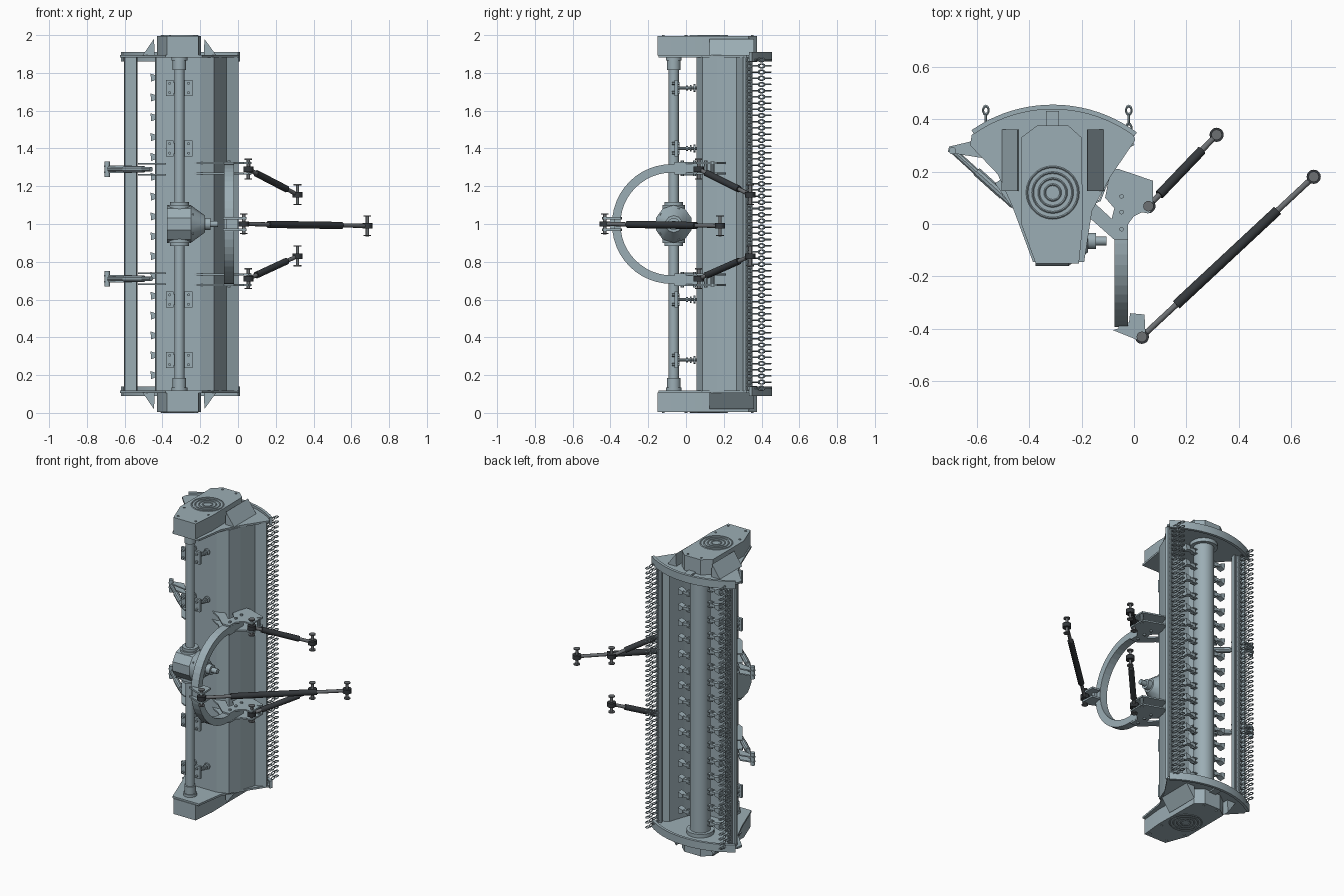
import bpy, bmesh, math
from math import sin, cos, pi, radians
from mathutils import Vector, Matrix

if "Cube" in bpy.data.objects:
    bpy.data.objects.remove(bpy.data.objects["Cube"])

STEEL, DARK, IRON = (0.33, 0.42, 0.46, 1), (0.035, 0.04, 0.045, 1), (0.15, 0.16, 0.17, 1)
NAMES = {STEEL: "blue_grey_steel", DARK: "dark_sleeve", IRON: "iron"}


def finish(name, bm, color=STEEL):
    bmesh.ops.recalc_face_normals(bm, faces=bm.faces)
    me = bpy.data.meshes.new(name)
    bm.to_mesh(me)
    bm.free()
    ob = bpy.data.objects.new(name, me)
    bpy.context.collection.objects.link(ob)
    mat = bpy.data.materials.get(NAMES[color]) or bpy.data.materials.new(NAMES[color])
    mat.diffuse_color = color
    mat.use_nodes = True
    mat.node_tree.nodes["Principled BSDF"].inputs["Base Color"].default_value = mat.diffuse_color
    me.materials.append(mat)
    return ob


def add_prism(bm, pts, h0, h1, axis='z'):
    place = {'z': lambda a, b, h: (a, b, h), 'x': lambda a, b, h: (h, a, b),
             'y': lambda a, b, h: (a, h, b)}[axis]
    f = bm.faces.new([bm.verts.new(place(a, b, h0)) for a, b in pts])
    top = bmesh.ops.extrude_face_region(bm, geom=[f])['geom']
    move = Vector(place(0, 0, h1 - h0))
    bmesh.ops.translate(bm, vec=move, verts=[v for v in top if isinstance(v, bmesh.types.BMVert)])


def add_box(bm, x0, x1, y0, y1, z0, z1):
    add_prism(bm, [(x0, y0), (x1, y0), (x1, y1), (x0, y1)], z0, z1)


def add_cyl(bm, p, q, r, n=16, r2=None):
    p, q = Vector(p), Vector(q)
    m = Matrix.Translation((p + q) / 2) @ (q - p).to_track_quat('Z', 'Y').to_matrix().to_4x4()
    bmesh.ops.create_cone(bm, cap_ends=True, segments=n, radius1=r, radius2=r if r2 is None else r2,
                          depth=(q - p).length, matrix=m)


def add_ring(bm, m, R, r, n=10, k=5, sx=1.0):
    rows = [[bm.verts.new(m @ Vector((sx * (R + r * cos(b)) * cos(a), (R + r * cos(b)) * sin(a), r * sin(b))))
             for b in (2 * pi * j / k for j in range(k))] for a in (2 * pi * i / n for i in range(n))]
    for i in range(n):
        for j in range(k):
            A, B = rows[i], rows[(i + 1) % n]
            bm.faces.new((A[j], B[j], B[(j + 1) % k], A[(j + 1) % k]))


def span(side, a, b):
    """z range measured from the bottom end, or mirrored to the top end"""
    return (a, b) if side == "lower" else (2 - b, 2 - a)


def arc(cx, cy, R, a0, a1, n):
    return [(cx + R * cos(radians(a0 + (a1 - a0) * i / n)), cy + R * sin(radians(a0 + (a1 - a0) * i / n)))
            for i in range(n + 1)]


CX, RY = -0.31, 0.29      # rotor axis
SY = -0.065               # drive tube height

# end plates, skids, belt covers
for side in ("lower", "upper"):
    bm = bmesh.new()
    plate = arc(CX, -0.085, 0.525, 54, 126, 16) + [
        (-0.625, 0.30), (-0.52, 0.19), (-0.465, 0.07), (-0.385, -0.145), (-0.19, -0.145), (-0.16, 0.05),
        (-0.09, 0.18), (0.005, 0.32)]
    add_prism(bm, plate, *span(side, 0.105, 0.118))
    finish(side + "_end_plate", bm)

    bm = bmesh.new()
    add_prism(bm, arc(CX, -0.085, 0.54, 53.5, 125, 20) + arc(CX, -0.085, 0.522, 125, 53.5, 20), *span(side, 0.09, 0.14))
    finish(side + "_skid", bm)

    bm = bmesh.new()
    add_prism(bm, [(-0.37, 0.375), (-0.25, 0.375), (-0.20, 0.33), (-0.195, 0.0), (-0.21, -0.15),
                   (-0.375, -0.15), (-0.43, 0.0), (-0.43, 0.33)], *span(side, 0.004, 0.107))
    add_box(bm, -0.335, -0.285, 0.37, 0.43, *span(side, 0.095, 0.11))
    finish(side + "_belt_cover", bm)

    bm = bmesh.new()
    zr = span(side, 0.004, 0.004)[0]
    for r in (0.03, 0.053, 0.076, 0.098):
        add_ring(bm, Matrix.Translation((CX, 0.12, zr)), r, 0.004, 28, 4)
    for x, y in ((-0.36, 0.35), (-0.26, 0.35), (-0.4, 0.0), (-0.22, 0.0), (-0.36, -0.12), (-0.23, -0.12)):
        add_cyl(bm, (x, y, zr - 0.004), (x, y, zr + 0.004), 0.007, 6)
    finish(side + "_cover_vents", bm)

    # wedge guards either side of the cover
    bm = bmesh.new()
    za, zb = (0.107, 0.02) if side == "lower" else (1.893, 1.98)
    add_prism(bm, [(-0.505, za), (-0.44, za), (-0.445, zb)], 0.125, 0.36, 'y')
    add_prism(bm, [(-0.115, za), (-0.18, za), (-0.178, zb)], 0.125, 0.36, 'y')
    finish(side + "_wedge_guards", bm)

# hood shell open towards +y, with a separate rear flap beyond the discharge gap
sheets = []
for name, prof in (("hood_shell", [(-0.435, 0.20), (-0.43, 0.08), (-0.385, 0.06), (-0.20, 0.06), (-0.13, 0.09),
                                   (-0.10, 0.165), (-0.065, 0.27), (0.0, 0.305)]),
                   ("rear_flap", [(-0.60, 0.335), (-0.595, 0.31), (-0.54, 0.285), (-0.535, 0.32)])):
    bm = bmesh.new()
    lo, hi = ([bm.verts.new((x, y, z)) for x, y in prof] for z in (0.115, 1.885))
    for i in range(len(prof) - 1):
        bm.faces.new((lo[i], lo[i + 1], hi[i + 1], hi[i]))
    ob = finish(name, bm)
    mod = ob.modifiers.new("thickness", 'SOLIDIFY')
    mod.thickness, mod.offset = 0.008, 0
    sheets.append(ob)

# chain rails and hanging chains
CHAINS = ((-0.02, 0.312), (-0.565, 0.312))
bm = bmesh.new()
for x, y in CHAINS:
    add_box(bm, x - 0.018, x + 0.018, y - 0.006, y + 0.006, 0.115, 1.885)
    add_cyl(bm, (x, y + 0.012, 0.115), (x, y + 0.012, 1.885), 0.005, 8)
finish("chain_rails", bm)
bm = bmesh.new()
for x, y in CHAINS:
    for i in range(54):
        z = 0.13 + i * 1.74 / 53
        for k in range(4):
            m = Matrix.Translation((x, y + 0.021 + k * 0.0335, z)) @ Matrix.Rotation(pi / 2, 4, 'Z')
            if k % 2 == 0:
                m = m @ Matrix.Rotation(pi / 2, 4, 'X')
            add_ring(bm, m, 0.0105, 0.004, 10, 4, 1.5)
finish("chains", bm)

# rotor and swinging hammers
bm = bmesh.new()
add_cyl(bm, (CX, RY, 0.115), (CX, RY, 1.885), 0.063, 28)
for z in (0.13, 1.87):
    add_cyl(bm, (CX, RY, z - 0.012), (CX, RY, z + 0.012), 0.085, 28)
finish("rotor", bm)
bm = bmesh.new()
for s in (1, -1):
    for i in range(16):
        z = 0.2 + i * 0.105 + (0.03 if s > 0 else 0)
        for d in (-0.014, 0.014):
            add_box(bm, CX + s * 0.055, CX + s * 0.095, RY - 0.014, RY + 0.014, z + d - 0.003, z + d + 0.003)
        add_cyl(bm, (CX + s * 0.085, RY, z - 0.022), (CX + s * 0.085, RY, z + 0.022), 0.008, 8)
        add_box(bm, CX + min(s * 0.075, s * 0.135), CX + max(s * 0.075, s * 0.135), RY - 0.012, RY + 0.012,
                z - 0.009, z + 0.009)
        add_prism(bm, [(CX + s * 0.12, z - 0.01), (CX + s * 0.15, z - 0.021), (CX + s * 0.153, z + 0.021),
                       (CX + s * 0.12, z + 0.01)], RY - 0.02, RY + 0.02, 'y')
finish("hammers", bm)

# drive tube with collars
bm = bmesh.new()
add_cyl(bm, (CX, SY, 0.105), (CX, SY, 1.895), 0.027, 20)
for z, r, h in ((0.125, 0.042, 0.01), (0.155, 0.036, 0.03), (0.895, 0.05, 0.012), (0.92, 0.06, 0.02)):
    for c in (z, 2 - z):
        add_cyl(bm, (CX, SY, c - h), (CX, SY, c + h), r, 20)
finish("drive_tube", bm)

# gearbox with input shaft
bm = bmesh.new()
add_cyl(bm, (-0.375, SY, 1), (-0.25, SY, 1), 0.1, 10)
add_cyl(bm, (-0.25, SY, 1), (-0.175, SY, 1), 0.1, 10, 0.045)
add_cyl(bm, (-0.18, SY, 1), (-0.145, SY, 1), 0.032, 14)
add_cyl(bm, (-0.145, SY, 1), (-0.105, SY, 1), 0.017, 12)
for i in range(5):
    c, s = SY + 0.08 * cos(2 * pi * i / 5), 1 + 0.08 * sin(2 * pi * i / 5)
    add_cyl(bm, (-0.26, c, s), (-0.235, c, s), 0.01, 6)
finish("gearbox", bm)

# tube clamps bolted to the hood
bm = bmesh.new()
for z in (0.28, 0.60, 1.40, 1.72):
    for x in (-0.362, -0.262):
        add_box(bm, x - 0.02, x + 0.02, SY + 0.005, SY + 0.022, z - 0.042, z + 0.042)
        for d in (-0.025, 0.025):
            add_cyl(bm, (x, SY - 0.008, z + d), (x, SY + 0.03, z + d), 0.008, 6)
        add_cyl(bm, (x, SY + 0.01, z), (x, 0.06, z), 0.008, 8)
        for k in range(3):
            add_cyl(bm, (x, 0.0 + k * 0.02, z), (x, 0.01 + k * 0.02, z), 0.013 + 0.004 * k, 8)
    add_box(bm, -0.345, -0.275, SY + 0.01, SY + 0.03, z - 0.03, z + 0.03)
finish("tube_clamps", bm)

# rear support arms
for tag, z in (("upper", 1.29), ("lower", 0.71)):
    bm = bmesh.new()
    for d in (-0.03, 0.03):
        add_prism(bm, [(-0.53, 0.155), (-0.50, 0.175), (-0.38, 0.06), (-0.38, -0.02), (-0.42, 0.0)], z + d - 0.004, z + d + 0.004)
    for d in (-0.016, 0.016):
        add_prism(bm, [(-0.71, 0.275), (-0.705, 0.295), (-0.62, 0.315), (-0.56, 0.25), (-0.60, 0.255), (-0.68, 0.268)],
                  z + d - 0.004, z + d + 0.004)
    add_cyl(bm, (-0.69, 0.28, z), (-0.46, 0.07, z), 0.013, 10)
    add_cyl(bm, (-0.60, 0.20, z), (-0.50, 0.11, z), 0.018, 10)
    add_cyl(bm, (-0.692, 0.28, z - 0.042), (-0.692, 0.28, z + 0.042), 0.014, 12)
    finish(tag + "_support_arm", bm)

# hitch arch
bm = bmesh.new()
add_prism(bm, [(0.09, 1.317)] + arc(-0.075, 1, 0.317, 90, 270, 24) + [(0.09, 0.683), (0.09, 0.728)]
          + arc(-0.075, 1, 0.272, 270, 90, 24) + [(0.09, 1.272)], -0.075, -0.022, 'x')
sheets.append(finish("hitch_arch", bm))

# hitch side brackets: plate pairs on each arch leg, with bolts
for tag, z in (("upper", 1.295), ("lower", 0.705)):
    bm = bmesh.new()
    for d in (-0.028, 0.028):
        a, b = z + d - 0.005, z + d + 0.005
        add_prism(bm, [(-0.09, 0.205), (-0.06, 0.21), (0.072, 0.165), (0.072, 0.055), (0.055, 0.04), (0.03, 0.045),
                       (0.0, 0.03), (-0.022, 0.0), (-0.022, -0.06), (-0.075, -0.06), (-0.16, 0.015), (-0.24, 0.06),
                       (-0.15, 0.08), (-0.085, 0.02), (-0.075, 0.06), (-0.11, 0.10)], a, b)
    for y in (-0.02, 0.045, 0.105):
        add_cyl(bm, (-0.047, y, z - 0.042), (-0.047, y, z + 0.042), 0.009, 6)
    add_cyl(bm, (0.055, 0.14, z - 0.036), (0.055, 0.14, z + 0.036), 0.011, 10)
    finish(tag + "_hitch_bracket", bm)

# top link bracket on the arch crown
bm = bmesh.new()
for z in (0.97, 1.03):
    add_prism(bm, [(-0.08, -0.405), (-0.02, -0.385), (-0.015, -0.34), (0.04, -0.345), (0.045, -0.44), (0.02, -0.445)],
              z - 0.006, z + 0.006)
add_box(bm, -0.06, 0.0, -0.40, -0.375, 0.965, 1.035)
finish("top_link_bracket", bm)

# three hitch links: rod, dark sleeve, eyes and cross pins
for tag, p, q, t0, t1, r in (("top", (0.03, -0.43, 1.0), (0.685, 0.18, 0.99), 0.2, 0.79, 0.019),
                             ("upper_lower", (0.055, 0.068, 1.29), (0.315, 0.34, 1.155), 0.16, 0.78, 0.018),
                             ("lower_lower", (0.055, 0.068, 0.71), (0.315, 0.34, 0.83), 0.16, 0.78, 0.018)):
    p, q = Vector(p), Vector(q)
    bm = bmesh.new()
    add_cyl(bm, p, q, 0.011, 12)
    finish(tag + "_link_rod", bm, IRON)
    bm = bmesh.new()
    add_cyl(bm, p.lerp(q, t0), p.lerp(q, t1), r, 16)
    for e in (p, q):
        add_cyl(bm, e - Vector((0, 0, 0.014)), e + Vector((0, 0, 0.014)), 0.027, 20)
    finish(tag + "_link_sleeve", bm, DARK)
    bm = bmesh.new()
    for e in (p, q):
        add_cyl(bm, e - Vector((0, 0, 0.055)), e + Vector((0, 0, 0.055)), 0.009, 12)
        for d in (-0.054, 0.05):
            add_cyl(bm, e + Vector((0, 0, d)), e + Vector((0, 0, d + 0.006)), 0.02, 16)
    finish(tag + "_link_pins", bm, IRON)

# crisp edges on round parts; bent sheet metal and the arch stay flat
for ob in bpy.data.objects:
    ob.select_set(ob not in sheets)
bpy.context.view_layer.objects.active = bpy.data.objects["rotor"]
bpy.ops.object.shade_smooth_by_angle(angle=radians(32))
